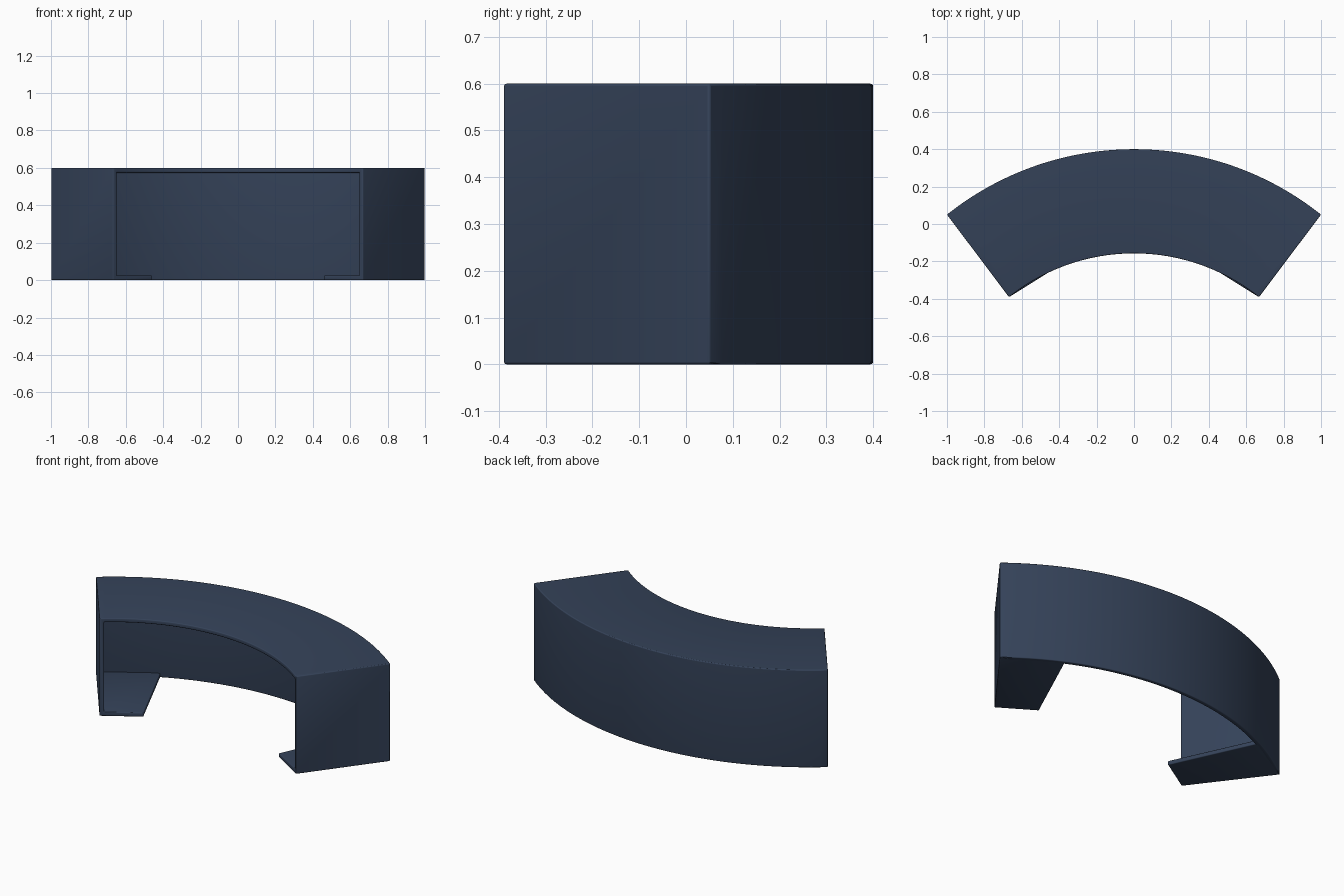
import bpy, bmesh
from math import sin, cos, asin

if "Cube" in bpy.data.objects:
    bpy.data.objects.remove(bpy.data.objects["Cube"])

N, H, T = 48, 0.60, 0.025          # arc segments, height, sheet thickness
OUTER = (1.604, -1.204, 1.0)       # radius, centre y, end x
INNER = (1.07, -1.227, 0.668)
FOOT = 0.66                        # foot inner edge, fraction of half the arc


def arc_point(arc, t, z):
    """Point on an arc, t from -1 (left end) to 1 (right end)."""
    r, cy, x = arc
    a = t * asin(x / r)
    return (r * sin(a), cy + r * cos(a), z)


bm = bmesh.new()


def row(arc, z):
    return [bm.verts.new(arc_point(arc, -1 + 2 * i / N, z)) for i in range(N + 1)]


# Curved top and back wall
inner, outer, base = row(INNER, H), row(OUTER, H), row(OUTER, 0)
for i in range(N):
    bm.faces.new((inner[i], inner[i + 1], outer[i + 1], outer[i]))
    bm.faces.new((outer[i], outer[i + 1], base[i + 1], base[i]))

# End panels, each with an inward foot flange
for i, side in ((0, -1), (N, 1)):
    low = bm.verts.new(arc_point(INNER, side, 0))
    fi = bm.verts.new(arc_point(INNER, side * FOOT, 0))
    fo = bm.verts.new(arc_point(OUTER, side * FOOT, 0))
    fo.co.y -= 0.01
    panel = [outer[i], inner[i], low, base[i]]
    foot = [base[i], low, fi, fo]
    if side < 0:
        panel.reverse()
        foot.reverse()
    bm.faces.new(panel)
    bm.faces.new(foot)

mesh = bpy.data.meshes.new("curved_desk_shell")
bm.to_mesh(mesh)
bm.free()
desk = bpy.data.objects.new("curved_desk_shell", mesh)
bpy.context.collection.objects.link(desk)

# Navy finish
mat = bpy.data.materials.new("navy")
mat.diffuse_color = (0.035, 0.055, 0.10, 1)
mat.use_nodes = True
mat.node_tree.nodes["Principled BSDF"].inputs["Base Color"].default_value = mat.diffuse_color
mesh.materials.append(mat)

# Sheet thickness and softened edges
solid = desk.modifiers.new("thickness", 'SOLIDIFY')
solid.thickness = T
solid.offset = -1
solid.use_even_offset = True
solid.use_quality_normals = True
bevel = desk.modifiers.new("soft_edges", 'BEVEL')
bevel.width = 0.008
bevel.segments = 3
bevel.limit_method = 'ANGLE'
bevel.angle_limit = 0.7

bpy.context.view_layer.objects.active = desk
desk.select_set(True)
bpy.ops.object.shade_smooth_by_angle(angle=0.6)
